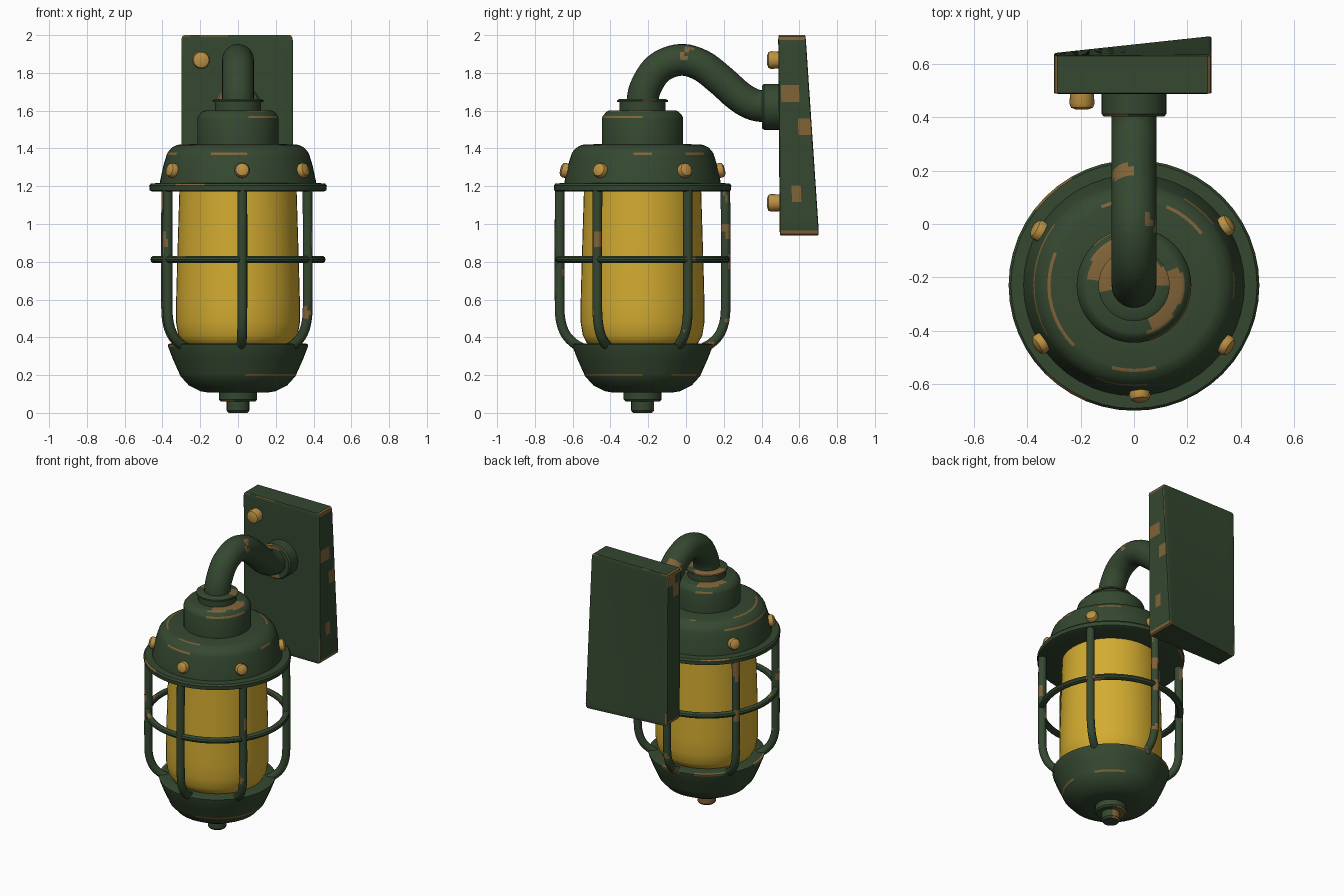
import bpy, bmesh, math
from mathutils import Vector, noise

old = bpy.data.objects.get("Cube")
if old:
    bpy.data.objects.remove(old, do_unlink=True)

AXIS_Y = -0.23          # lamp axis
ANGLES = [-87, -33, 33, 90, 150, 212]   # bars and hood bolts


def material(name, rgb):
    m = bpy.data.materials.new(name)
    m.use_nodes = True
    m.diffuse_color = (*rgb, 1)
    m.node_tree.nodes["Principled BSDF"].inputs["Base Color"].default_value = (*rgb, 1)
    return m


GREEN = material("dark green paint", (0.035, 0.065, 0.03))
WORN = material("worn brown metal", (0.22, 0.125, 0.04))
AMBER = material("amber glass", (0.65, 0.41, 0.03))
BRASS = material("brass", (0.5, 0.28, 0.055))


def finish(name, bm, mat, worn=None, loc=(0, 0, 0)):
    """Make an object; faces picked by the worn rule show bare metal."""
    bmesh.ops.recalc_face_normals(bm, faces=bm.faces)
    for f in bm.faces:
        if worn and worn(f):
            f.material_index = 1
    me = bpy.data.meshes.new(name)
    bm.to_mesh(me)
    bm.free()
    me.materials.append(mat)
    if worn:
        me.materials.append(WORN)
    me.shade_smooth()
    me.set_sharp_from_angle(angle=math.radians(35))
    ob = bpy.data.objects.new(name, me)
    ob.location = loc
    bpy.context.collection.objects.link(ob)
    return ob


def patchy(f, scale, limit, seed=0):
    return noise.noise(f.calc_center_median() * scale + Vector((seed, 3.3, 1.7))) > limit


def edge_wear(f):
    """Thin bands along rims wear off in runs."""
    return len(f.verts) == 4 and min(e.calc_length() for e in f.edges) < 0.017 and patchy(f, 5, 0.12)


def bridge(bm, a, b):
    n = len(a)
    for i in range(n):
        bm.faces.new((a[i], a[(i + 1) % n], b[(i + 1) % n], b[i]))


def lathe(name, profile, mat, worn=None, loc=(0, AXIS_Y, 0), sides=48, closed=False):
    bm = bmesh.new()
    rings = []
    for r, z in profile:
        rings.append([bm.verts.new((r * math.cos(t), r * math.sin(t), z))
                      for t in (math.tau * i / sides for i in range(sides))])
    for a, b in zip(rings, rings[1:]):
        bridge(bm, a, b)
    if closed:
        bridge(bm, rings[-1], rings[0])
    else:
        bm.faces.new(rings[0])
        bm.faces.new(rings[-1])
    return finish(name, bm, mat, worn, loc)


def smooth_path(points, steps):
    p = [Vector(q) for q in points]
    p = [2 * p[0] - p[1]] + p + [2 * p[-1] - p[-2]]
    out = []
    for a, b, c, d in zip(p, p[1:], p[2:], p[3:]):
        for k in range(steps):
            t = k / steps
            out.append(0.5 * (2 * b + (c - a) * t + (2 * a - 5 * b + 4 * c - d) * t * t
                              + (3 * b - a - 3 * c + d) * t ** 3))
    return out + [p[-2]]


def tube(name, points, radius, worn, loc=(0, 0, 0), steps=5, sides=14):
    """Round tube along a path in the local y-z plane."""
    path = smooth_path(points, steps)
    bm = bmesh.new()
    rings = []
    for i, (y, z) in enumerate(path):
        d = (path[min(i + 1, len(path) - 1)] - path[max(i - 1, 0)]).normalized()
        ring = []
        for k in range(sides):
            c, s = radius * math.cos(math.tau * k / sides), radius * math.sin(math.tau * k / sides)
            ring.append(bm.verts.new((c, y - d.y * s, z + d.x * s)))
        rings.append(ring)
    for a, b in zip(rings, rings[1:]):
        bridge(bm, a, b)
    bm.faces.new(rings[0])
    bm.faces.new(rings[-1])
    return finish(name, bm, GREEN, worn, loc)


# Bottom cap and finial
lathe("finial", [(0.05, 0), (0.06, 0.012), (0.06, 0.06), (0.09, 0.06), (0.1, 0.07), (0.1, 0.12)],
      GREEN, edge_wear, sides=24)
lathe("bottom_bowl", [(0.16, 0.108), (0.2, 0.115), (0.26, 0.145), (0.305, 0.195), (0.31, 0.207),
                      (0.345, 0.285), (0.37, 0.35), (0.372, 0.362), (0.36, 0.367), (0.25, 0.367)],
      GREEN, edge_wear)

# Glass
lathe("glass", [(0.26, 0.35), (0.295, 0.37), (0.316, 0.41), (0.328, 0.48), (0.328, 0.58),
                (0.322, 0.8), (0.31, 1.19)], AMBER)

# Hood, rim, neck and collar
lathe("rim", [(0.3, 1.172), (0.455, 1.172), (0.468, 1.178), (0.47, 1.203), (0.461, 1.215), (0.4, 1.217)],
      GREEN, edge_wear)
lathe("hood", [(0.415, 1.21), (0.412, 1.23), (0.395, 1.31), (0.378, 1.365), (0.373, 1.378),
               (0.352, 1.403), (0.325, 1.417), (0.313, 1.42), (0.215, 1.424)], GREEN, edge_wear)
lathe("neck", [(0.215, 1.41), (0.215, 1.56), (0.21, 1.573), (0.19, 1.595), (0.178, 1.6), (0.1, 1.6)],
      GREEN, edge_wear)
lathe("collar", [(0.122, 1.59), (0.122, 1.645), (0.134, 1.645), (0.134, 1.655), (0.122, 1.662), (0.08, 1.662)],
      GREEN, edge_wear, sides=32)

# Cage ring
ring_profile = [(0.442 + 0.022 * math.cos(t), 0.812 + 0.02 * math.sin(t))
                for t in (math.tau * k / 10 for k in range(10))]
lathe("cage_ring", ring_profile, GREEN, lambda f: patchy(f, 6, 0.4), closed=True)

# Cage bars and hood bolts
BOLT = [(0.036, -0.025), (0.04, 0.022), (0.034, 0.034), (0.02, 0.041)]
for n, deg in enumerate(ANGLES):
    a = math.radians(deg)
    out = Vector((math.cos(a), math.sin(a), 0))
    bar = tube(f"cage_bar_{n + 1}",
               [(0.438, 1.19), (0.44, 1.0), (0.44, 0.8), (0.44, 0.62), (0.436, 0.5),
                (0.41, 0.42), (0.365, 0.37), (0.31, 0.338)],
               0.026, lambda f: patchy(f, 9, 0.42, n), (0, AXIS_Y, 0))
    bar.rotation_euler.z = a - math.pi / 2
    bolt = lathe(f"hood_bolt_{n + 1}", BOLT, BRASS, sides=16,
                 loc=out * 0.395 + Vector((0, AXIS_Y, 1.28)))
    bolt.rotation_euler = (out + Vector((0, 0, 0.25))).to_track_quat('Z', 'Y').to_euler()

# Curved arm
tube("arm", [(-0.235, 1.62), (-0.215, 1.72), (-0.145, 1.825), (-0.03, 1.869), (0.08, 1.84),
             (0.18, 1.765), (0.28, 1.677), (0.36, 1.632), (0.45, 1.62)],
     0.084, lambda f: patchy(f, 8, 0.5, 2), steps=6, sides=24)

# Wall boss
boss = lathe("arm_boss", [(0.122, 0), (0.122, 0.082), (0.113, 0.092), (0.06, 0.092)],
             GREEN, edge_wear, loc=(0, 0.495, 1.62), sides=32)
boss.rotation_euler.x = math.pi / 2

# Wall plate with a back that leans out towards one lower corner
bm = bmesh.new()
bmesh.ops.create_cube(bm, size=1)
bmesh.ops.subdivide_edges(bm, edges=bm.edges[:], cuts=11, use_grid_fill=True)
sharp = [e for e in bm.edges if e.calc_face_angle(0) > 1]
bmesh.ops.bevel(bm, geom=sharp, offset=0.024, segments=2, profile=0.5, affect='EDGES')
for v in bm.verts:
    x, y, z = v.co
    right, down, back = x + 0.5, 0.5 - z, y + 0.5
    depth = 0.145 + 0.065 * right * down
    v.co = (-0.005 + 0.59 * x, 0.488 + 0.008 * down + back * depth, 1.47 + 1.06 * z)


def plate_wear(f):
    n = f.normal
    c = f.calc_center_median()
    slanted = max(abs(n.x), abs(n.y), abs(n.z)) < 0.985
    corner = abs(c.x) > 0.265 and abs(c.z - 1.47) > 0.5
    return (slanted and (corner or patchy(f, 6, 0.2))) or (abs(n.x) > 0.9 and patchy(f, 8, 0.42))


bm.normal_update()
finish("wall_plate", bm, GREEN, plate_wear)

# Plate bolts
for n, z in enumerate((1.868, 1.112)):
    bolt = lathe(f"plate_bolt_{n + 1}", [(0.044, -0.01), (0.047, 0.04), (0.041, 0.054), (0.025, 0.06)],
                 BRASS, loc=(-0.195, 0.49, z), sides=16)
    bolt.rotation_euler.x = math.pi / 2
